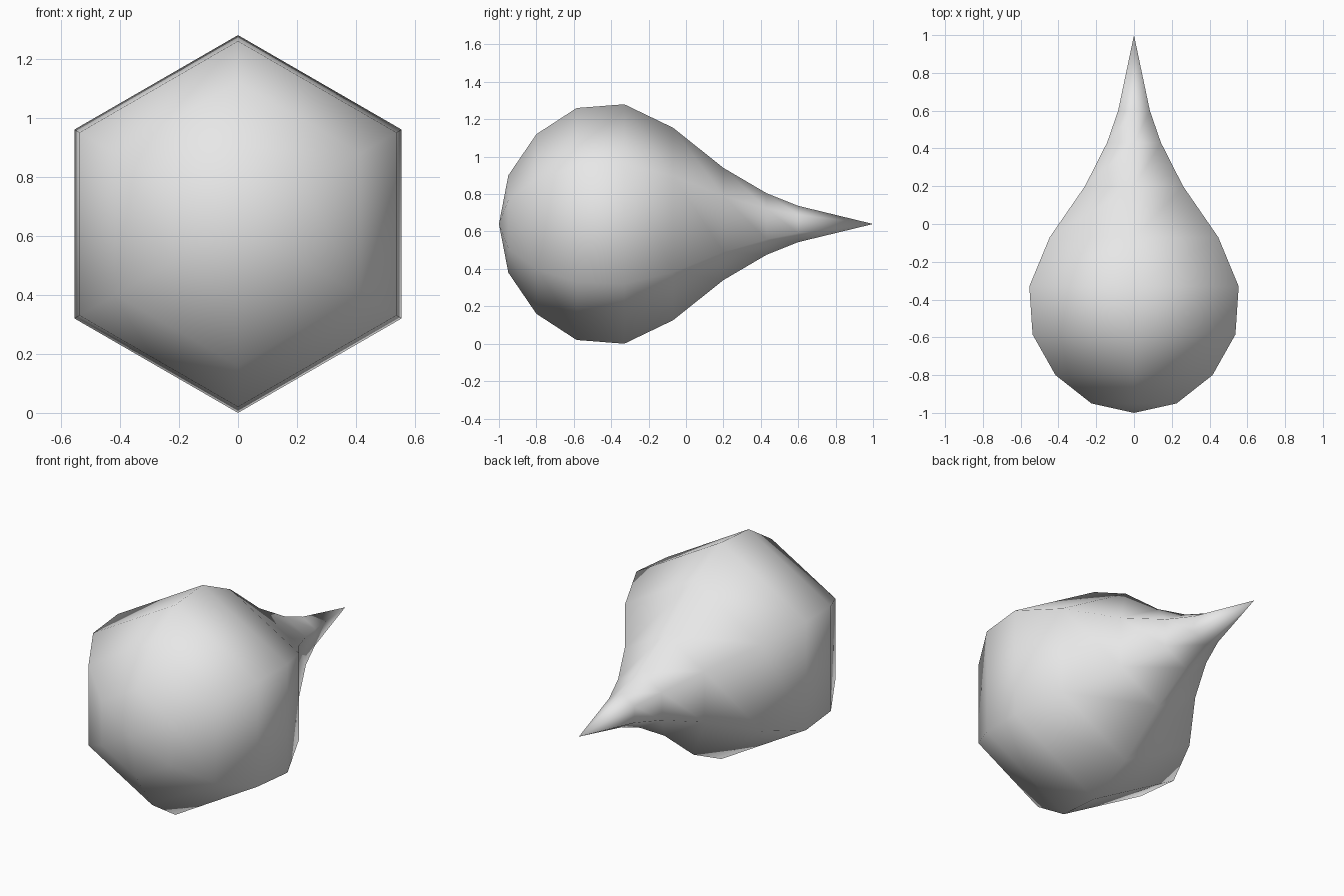
import bpy, bmesh
from math import radians
from mathutils import Matrix, Vector

# Remove the default cube
cube = bpy.data.objects.get("Cube")
if cube:
    bpy.data.objects.remove(cube, do_unlink=True)

SIDES = 6
CENTRE_Z = 0.64

# Profile as (y, radius), from the blunt front pole to the pointed tail
PROFILE = [(-1, 0), (-0.95, 0.26), (-0.8, 0.48), (-0.585, 0.62), (-0.33, 0.64),
           (-0.07, 0.515), (0.2, 0.30), (0.43, 0.165), (0.6, 0.097), (1, 0)]

# Plain light grey
grey = bpy.data.materials.new("light_grey")
grey.use_nodes = True
colour = (0.8, 0.8, 0.8, 1)
grey.diffuse_color = colour
grey.node_tree.nodes["Principled BSDF"].inputs["Base Color"].default_value = colour

# Hexagonal teardrop: the profile spun around the y axis
bm = bmesh.new()
verts = [bm.verts.new((0, y, r)) for y, r in PROFILE]
edges = [bm.edges.new(pair) for pair in zip(verts, verts[1:])]
bmesh.ops.spin(bm, geom=verts + edges, cent=(0, 0, 0), axis=(0, 1, 0),
               angle=radians(360), steps=SIDES, use_merge=False)
bmesh.ops.remove_doubles(bm, verts=bm.verts, dist=0.001)
bmesh.ops.recalc_face_normals(bm, faces=bm.faces)
bmesh.ops.translate(bm, verts=bm.verts, vec=(0, 0, CENTRE_Z))
for face in bm.faces:
    face.smooth = True

mesh = bpy.data.meshes.new("teardrop_body")
bm.to_mesh(mesh)
bm.free()
mesh.materials.append(grey)
body = bpy.data.objects.new("teardrop_body", mesh)
bpy.context.collection.objects.link(body)
